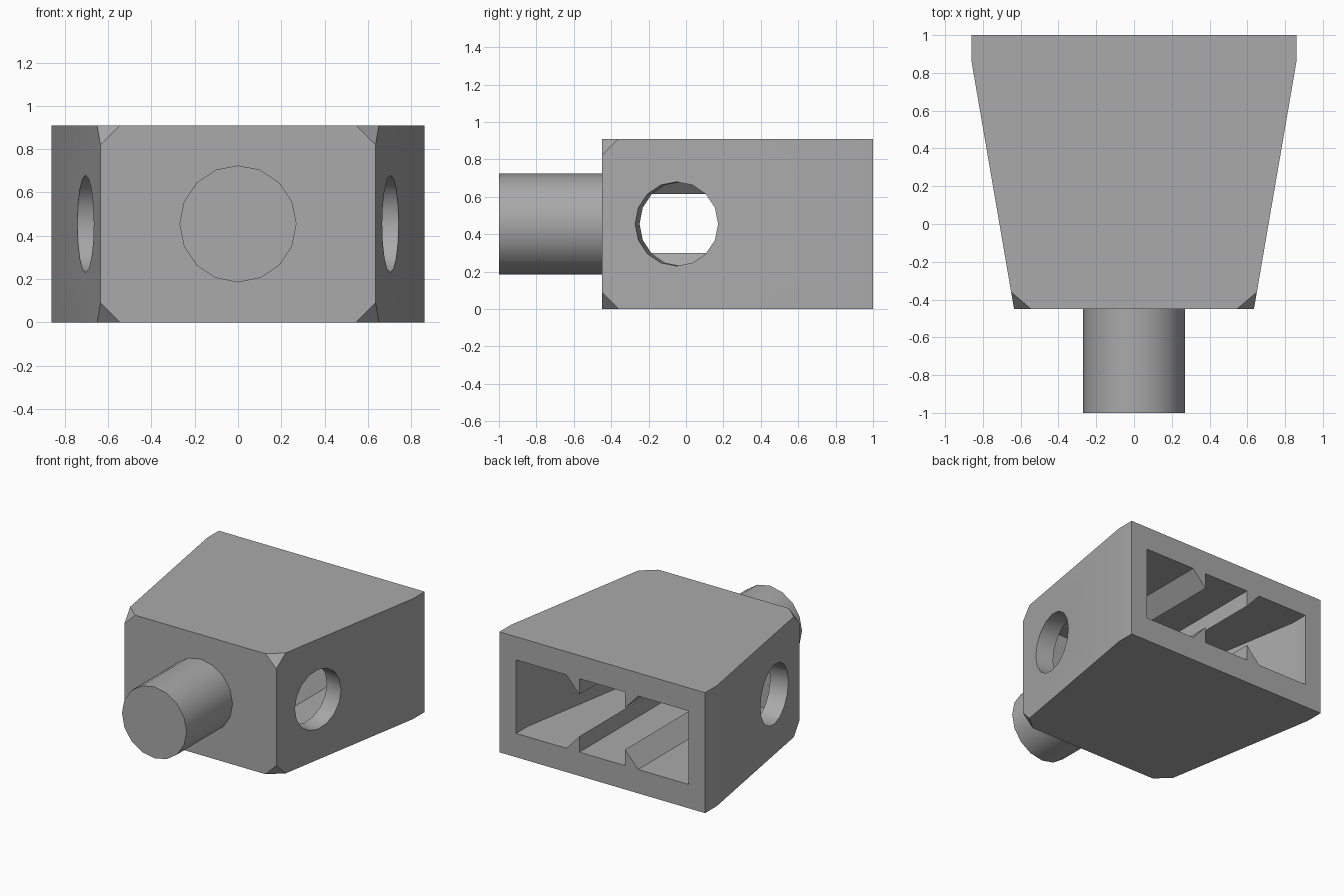
import bpy, bmesh, math
from mathutils import Vector, Matrix

if "Cube" in bpy.data.objects:
    bpy.data.objects.remove(bpy.data.objects["Cube"], do_unlink=True)

H, MID = 0.91, 0.455          # block height and its middle
FRONT, BACK, BEND = -0.45, 1.0, 0.86
W_FRONT, W_BACK = 0.635, 0.86
SLOPE = (W_BACK - W_FRONT) / (BEND - FRONT)
WALL = 0.14

grey = bpy.data.materials.new("plain grey")
grey.use_nodes = True
colour = (0.4, 0.4, 0.4, 1)
grey.diffuse_color = colour
grey.node_tree.nodes["Principled BSDF"].inputs["Base Color"].default_value = colour


def make_object(name, bm):
    bmesh.ops.recalc_face_normals(bm, faces=bm.faces[:])
    mesh = bpy.data.meshes.new(name)
    bm.to_mesh(mesh)
    bm.free()
    mesh.materials.append(grey)
    obj = bpy.data.objects.new(name, mesh)
    bpy.context.collection.objects.link(obj)
    return obj


def prism(points, along):
    """Extrude a closed outline along a vector."""
    bm = bmesh.new()
    face = bm.faces.new([bm.verts.new(p) for p in points])
    out = bmesh.ops.extrude_face_region(bm, geom=[face])
    moved = [v for v in out["geom"] if isinstance(v, bmesh.types.BMVert)]
    bmesh.ops.translate(bm, verts=moved, vec=along)
    return bm


def plan(front, back, inset, z):
    """Tapered outline seen from above."""
    half = [(W_FRONT + SLOPE * (front - FRONT) - inset, front),
            (W_BACK - inset, BEND), (W_BACK - inset, back)]
    return [(x, y, z) for x, y in half] + [(-x, y, z) for x, y in reversed(half)]


def cylinder(radius, depth, matrix):
    bm = bmesh.new()
    bmesh.ops.create_cone(bm, cap_ends=True, segments=16, radius1=radius,
                          radius2=radius, depth=depth, matrix=matrix)
    return bm


def smooth(obj):
    bpy.ops.object.select_all(action="DESELECT")
    obj.select_set(True)
    bpy.context.view_layer.objects.active = obj
    bpy.ops.object.shade_smooth_by_angle(angle=math.radians(30))


def cut(obj, cutter):
    mod = obj.modifiers.new("cut", "BOOLEAN")
    mod.operation, mod.solver, mod.object = "DIFFERENCE", "EXACT", cutter
    bpy.ops.object.select_all(action="DESELECT")
    obj.select_set(True)
    bpy.context.view_layer.objects.active = obj
    bpy.ops.object.modifier_apply(modifier=mod.name)
    bpy.data.objects.remove(cutter, do_unlink=True)


# Block with the four front corners sliced off
bm = prism(plan(FRONT, BACK, 0, 0), (0, 0, H))
c = 0.09
for sx in (-1, 1):
    for z, dz in ((0, c), (H, -c)):
        a = Vector((sx * (W_FRONT - c), FRONT, z))
        b = Vector((sx * W_FRONT, FRONT, z + dz))
        d = Vector((sx * (W_FRONT + SLOPE * c), FRONT + c, z))
        normal = (b - a).cross(d - a)
        if normal.dot(Vector((sx * W_FRONT, FRONT, z)) - a) < 0:
            normal.negate()
        cutres = bmesh.ops.bisect_plane(bm, geom=bm.verts[:] + bm.edges[:] + bm.faces[:],
                                        plane_co=a, plane_no=normal, clear_outer=True)
        edges = [e for e in cutres["geom_cut"] if isinstance(e, bmesh.types.BMEdge)]
        bmesh.ops.holes_fill(bm, edges=edges)
block = make_object("block", bm)

# Tapered pocket open at the back
LOW, HIGH = 0.18, 0.735
cut(block, make_object("pocket_cutter",
                       prism(plan(FRONT + WALL, BACK + 0.2, WALL, LOW), (0, 0, HIGH - LOW))))

# Round holes square to the slanted side walls
for sx in (-1, 1):
    y = -0.05
    centre = Vector((sx * (W_FRONT + SLOPE * (y - FRONT)), y, MID))
    outward = Vector((sx, -SLOPE, 0)).normalized()
    up = Vector((0, 0, 1))
    turn = Matrix((up, outward.cross(up), outward)).transposed().to_4x4()
    # start the polygon with a corner at the top
    cut(block, make_object("hole_cutter",
                           cylinder(0.225, 0.4, Matrix.Translation(centre) @ turn)))
smooth(block)

# Wedge ribs running along the pocket floor and ceiling
for side, sx in (("left", 1), ("right", -1)):
    for level, z, tip in (("lower", LOW, 0.30), ("upper", HIGH, 0.615)):
        outline = [(sx * 0.19, BACK, z), (sx * 0.30, BACK, z), (sx * 0.19, BACK, tip)]
        make_object(f"{side}_{level}_rib", prism(outline, (0, FRONT + WALL - BACK, 0)))

# Round peg on the front
peg = make_object("peg", cylinder(0.27, 0.55, Matrix.Translation((0, -0.725, MID))
                                  @ Matrix.Rotation(math.pi / 2, 4, "X")))
smooth(peg)
